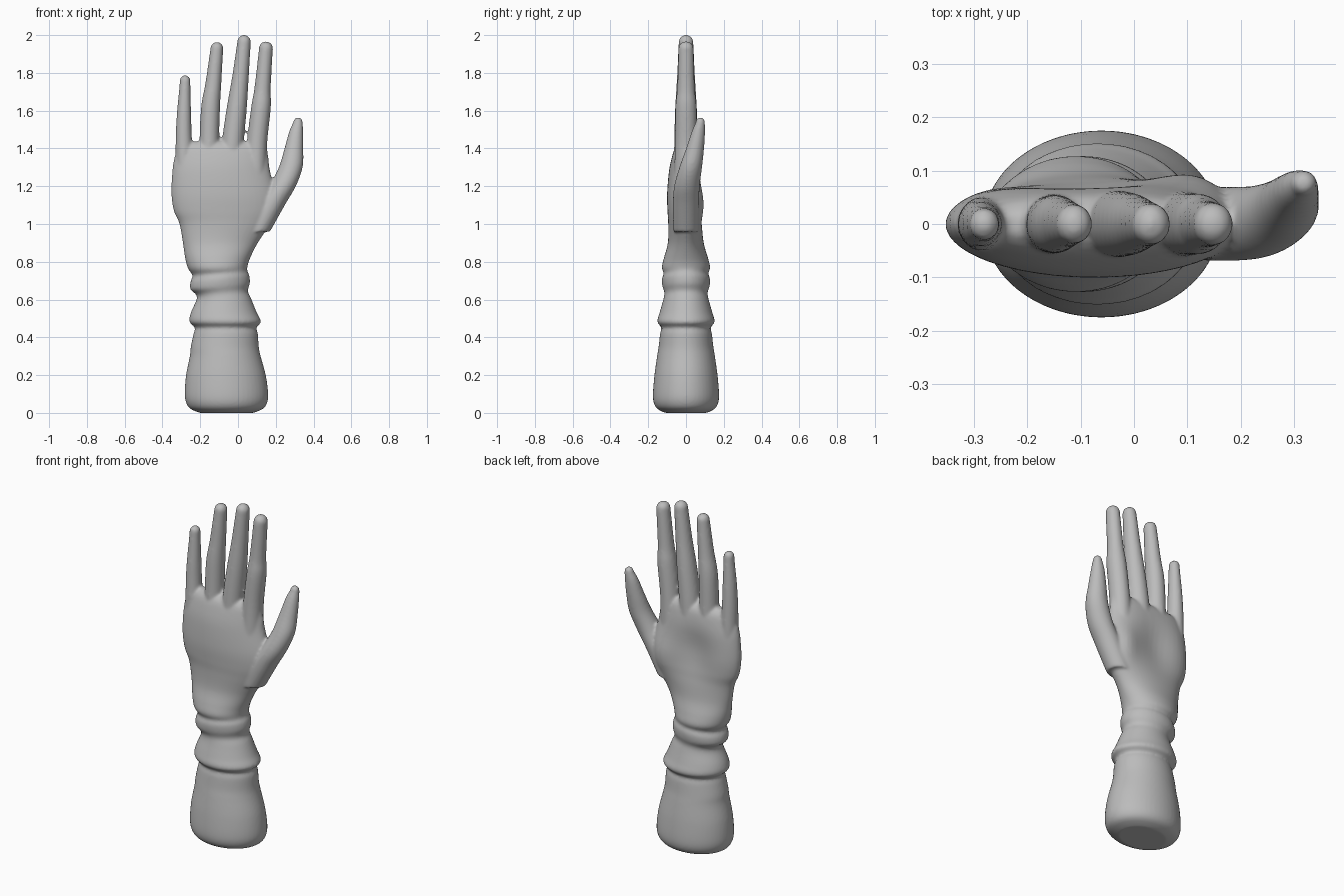
import bpy, bmesh, math
from mathutils import Vector

old = bpy.data.objects.get("Cube")
if old:
    bpy.data.objects.remove(old, do_unlink=True)

SIDES = 48


def spline(rows, steps=5):
    """Smooth curve through every row of values."""
    pts = [Vector(r) for r in rows]
    out = []
    for i in range(len(pts) - 1):
        a, b = pts[max(i - 1, 0)], pts[i]
        c, d = pts[i + 1], pts[min(i + 2, len(pts) - 1)]
        for k in range(steps):
            t = k / steps
            out.append(b + 0.5 * t * ((c - a) + t * ((2 * a - 5 * b + 4 * c - d)
                       + t * (3 * (b - c) + d - a))))
    out.append(pts[-1])
    return out


def bump(value, centre, width):
    return math.exp(-((value - centre) / width) ** 2)


def loft(bm, rows, shape=None):
    """Closed skin over horizontal rings (z, cx, cy, rx, ry)."""
    rings = []
    for z, cx, cy, rx, ry in rows:
        ring = []
        for i in range(SIDES):
            a = math.tau * i / SIDES
            co = Vector((cx + rx * math.cos(a), cy + ry * math.sin(a), z))
            ring.append(bm.verts.new(shape(co) if shape else co))
        rings.append(ring)
    for low, high in zip(rings, rings[1:]):
        for i in range(SIDES):
            j = (i + 1) % SIDES
            bm.faces.new((low[i], low[j], high[j], high[i]))
    bm.faces.new(rings[0][::-1])
    bm.faces.new(rings[-1])


def digit(bm, rows, depth):
    """Finger: (z, x, y, radius) rows with a rounded tip."""
    rings = spline([(z, x, y, r, r * depth) for z, x, y, r in rows])
    z, x, y, rx, ry = rings[-1]
    for k in range(1, 8):
        a = math.pi / 2 * k / 7.3
        rings.append((z + rx * math.sin(a), x, y, rx * math.cos(a), ry * math.cos(a)))
    loft(bm, rings)


# Sleeve, wrist and palm outline: z, left edge, right edge, half depth
BODY = [
    (0, -.2, .08, .11), (.02, -.25, .13, .15), (.05, -.273, .153, .17),
    (.1, -.282, .16, .175), (.2, -.275, .147, .167), (.3, -.255, .12, .153),
    (.35, -.25, .11, .145), (.42, -.235, .105, .137), (.452, -.228, .097, .13),
    (.482, -.257, .122, .152), (.53, -.25, .1, .14), (.6, -.22, .07, .12),
    (.635, -.222, .052, .114), (.67, -.252, .063, .125), (.71, -.252, .06, .127),
    (.738, -.24, .05, .118), (.77, -.265, .05, .128), (.82, -.28, .065, .117),
    (.9, -.292, .105, .096), (1, -.31, .17, .094), (1.07, -.34, .2, .098),
    (1.16, -.353, .2, .1), (1.28, -.348, .17, .09), (1.36, -.335, .16, .073),
    (1.41, -.315, .15, .055), (1.435, -.27, .11, .03),
]


def shape_body(co):
    # Slanted folds at the wrist
    co.z += 0.12 * (co.x + .1) * bump(co.z, .69, .07)
    # Hollow of the palm and the pad under the thumb
    if co.y > 0:
        hollow = bump(co.x, -.1, .13) * bump(co.z, 1.17, .16)
        co.y -= .04 * hollow
        co.y += .02 * bump(co.x, .12, .07) * bump(co.z, 1.1, .12)
    return co


bm = bmesh.new()
loft(bm, spline([(z, (l + r) / 2, 0, (r - l) / 2, d) for z, l, r, d in BODY]), shape_body)

# Little, ring, middle and index fingers
FINGERS = [
    [(1.25, -.28, 0, .05), (1.45, -.287, 0, .043), (1.58, -.286, 0, .038),
     (1.7, -.282, 0, .031), (1.76, -.28, 0, .028)],
    [(1.25, -.15, 0, .055), (1.43, -.152, 0, .052), (1.62, -.145, 0, .05),
     (1.75, -.13, 0, .042), (1.93, -.112, 0, .034)],
    [(1.25, -.04, 0, .06), (1.43, -.028, 0, .058), (1.62, -.006, 0, .053),
     (1.78, .013, 0, .044), (1.965, .032, 0, .036)],
    [(1.2, .09, 0, .06), (1.42, .1, 0, .054), (1.62, .122, 0, .052),
     (1.72, .13, 0, .043), (1.93, .148, 0, .037)],
]
for rows in FINGERS:
    digit(bm, rows, 1.08)

# Thumb, leaning out and towards the palm side
digit(bm, [(.96, .1, 0, .07), (1.1, .175, 0, .073), (1.2, .235, .005, .071),
           (1.3, .279, .025, .063), (1.4, .296, .048, .05),
           (1.49, .308, .066, .037), (1.54, .318, .076, .025)], .95)

mesh = bpy.data.meshes.new("gloved_hand")
bm.to_mesh(mesh)
bm.free()
hand = bpy.data.objects.new("gloved_hand", mesh)
bpy.context.collection.objects.link(hand)

# Merge the parts into one soft skin
remesh = hand.modifiers.new("one_skin", "REMESH")
remesh.mode = "VOXEL"
remesh.voxel_size = 0.008
remesh.use_smooth_shade = True
smooth = hand.modifiers.new("soften", "SMOOTH")
smooth.factor = 0.5
smooth.iterations = 6

grey = bpy.data.materials.new("glove_grey")
grey.use_nodes = True
colour = (0.5, 0.5, 0.5, 1)
grey.diffuse_color = colour
grey.node_tree.nodes["Principled BSDF"].inputs["Base Color"].default_value = colour
mesh.materials.append(grey)
for poly in mesh.polygons:
    poly.use_smooth = True
